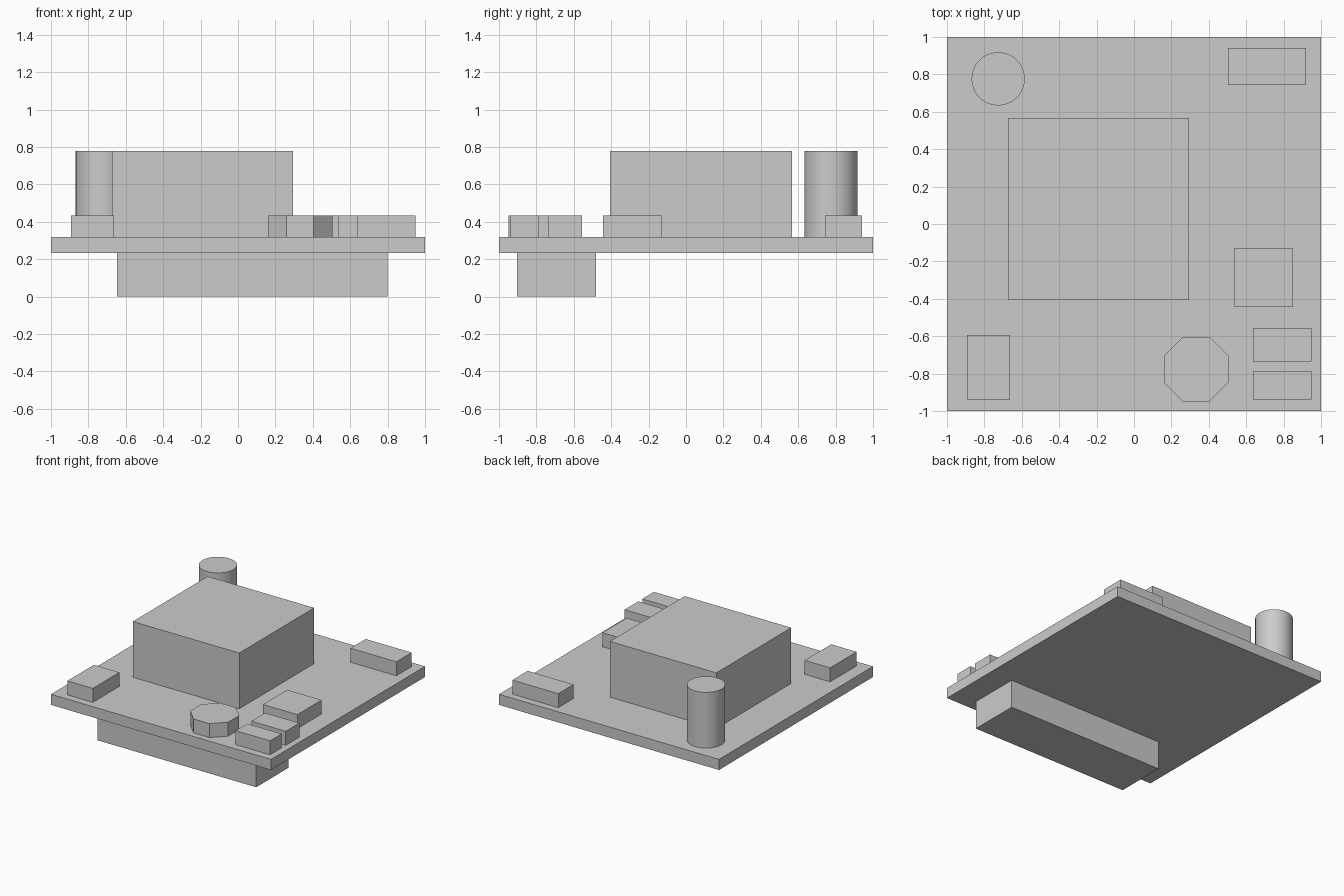
import bpy
import math

cube = bpy.data.objects.get("Cube")
if cube:
    bpy.data.objects.remove(cube, do_unlink=True)

# Single plain grey for every part
grey = bpy.data.materials.new("light_grey")
grey.use_nodes = True
grey.diffuse_color = (0.6, 0.6, 0.6, 1)
grey.node_tree.nodes["Principled BSDF"].inputs["Base Color"].default_value = grey.diffuse_color

BOARD_BOTTOM, BOARD_TOP = 0.233, 0.32
LOW, TALL = 0.435, 0.778


def finish(name):
    obj = bpy.context.object
    obj.name = name
    obj.data.name = name
    obj.data.materials.append(grey)
    return obj


def box(name, x0, x1, y0, y1, z0, z1):
    bpy.ops.mesh.primitive_cube_add(
        size=1, location=((x0 + x1) / 2, (y0 + y1) / 2, (z0 + z1) / 2))
    obj = finish(name)
    for v in obj.data.vertices:
        v.co.x *= x1 - x0
        v.co.y *= y1 - y0
        v.co.z *= z1 - z0
    return obj


def prism(name, sides, radius, x, y, z0, z1, turn=0):
    bpy.ops.mesh.primitive_cylinder_add(
        vertices=sides, radius=radius, depth=z1 - z0,
        location=(x, y, (z0 + z1) / 2), rotation=(0, 0, turn))
    return finish(name)


# Circuit board and the connector block beneath it
box("board", -1, 1, -1, 1, BOARD_BOTTOM, BOARD_TOP)
box("bottom_connector", -0.646, 0.798, -0.903, -0.482, 0, BOARD_BOTTOM)

# Main raised block
box("main_block", -0.673, 0.295, -0.405, 0.567, BOARD_TOP, TALL)

# Low rectangular chips
chips = {
    "back_chip": (0.503, 0.92, 0.742, 0.94),
    "square_chip": (0.538, 0.85, -0.443, -0.129),
    "upper_small_chip": (0.636, 0.948, -0.734, -0.556),
    "lower_small_chip": (0.636, 0.948, -0.938, -0.787),
    "front_corner_chip": (-0.894, -0.663, -0.938, -0.594),
}
for name, extents in chips.items():
    box(name, *extents, BOARD_TOP, LOW)

# Eight-sided component, flats facing the board edges
prism("octagonal_component", 8, 0.1725 / math.cos(math.pi / 8),
      0.332, -0.776, BOARD_TOP, LOW, math.pi / 8)

# Tall round capacitor
prism("round_capacitor", 64, 0.142, -0.726, 0.776, BOARD_TOP, TALL)
bpy.ops.object.shade_smooth_by_angle(angle=math.radians(30))
